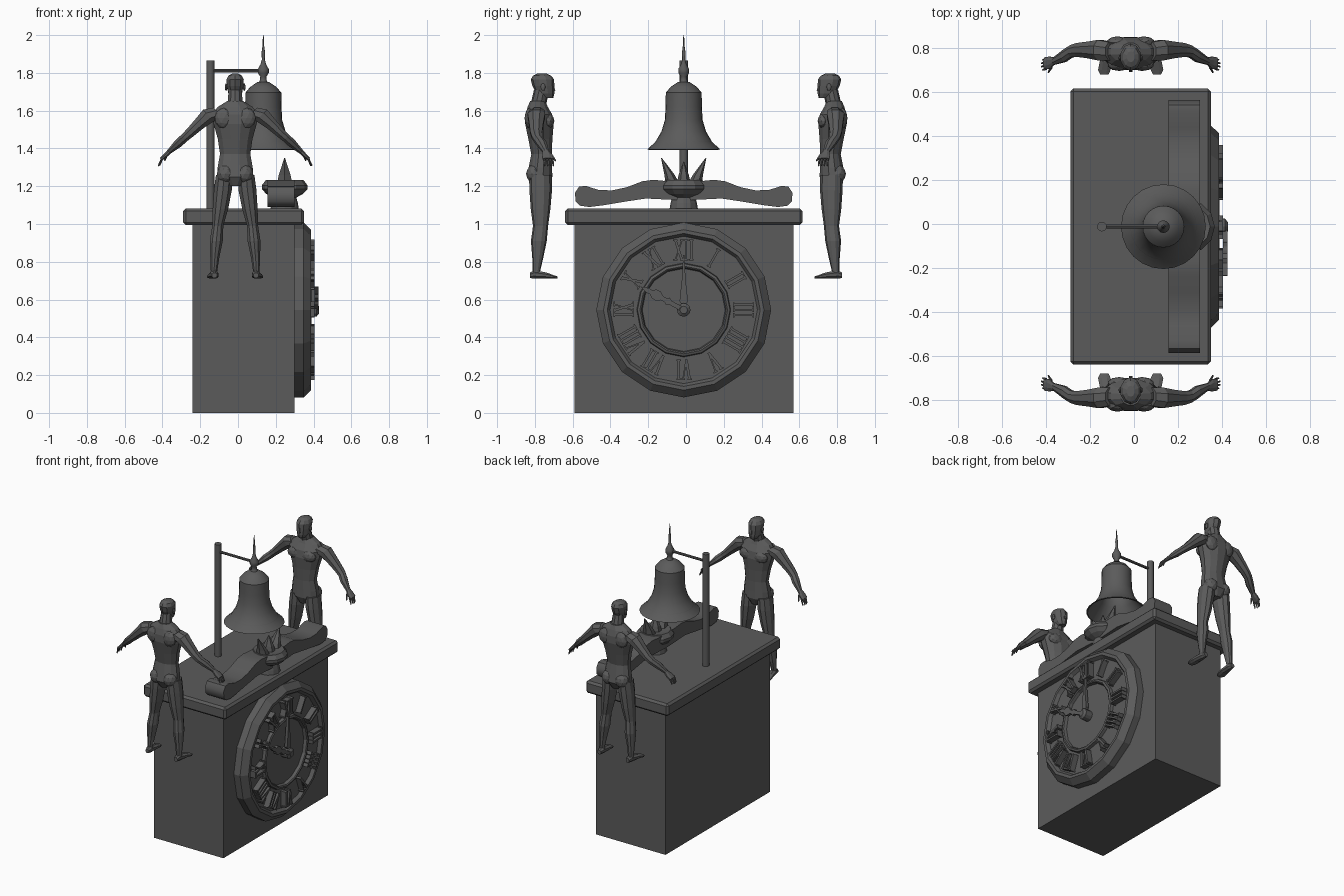
import bpy, bmesh
from math import sin, cos, pi, radians
from mathutils import Vector, Matrix

cube = bpy.data.objects.get("Cube")
if cube:
    bpy.data.objects.remove(cube)

iron = bpy.data.materials.new("dark_iron")
iron.use_nodes = True
COLOUR = (0.105, 0.105, 0.105, 1)
iron.diffuse_color = COLOUR
iron.node_tree.nodes["Principled BSDF"].inputs["Base Color"].default_value = COLOUR

X, Y, Z = Vector((1, 0, 0)), Vector((0, 1, 0)), Vector((0, 0, 1))
MID_Y = -0.012          # shared centre line of clock, bell and ornament
CLOCK_Z = 0.545


def finish(name, bm, smooth=None):
    """Turn a bmesh into a named object, optionally smooth below an angle."""
    bmesh.ops.recalc_face_normals(bm, faces=bm.faces)
    mesh = bpy.data.meshes.new(name)
    bm.to_mesh(mesh)
    bm.free()
    mesh.materials.append(iron)
    if smooth:
        mesh.shade_smooth()
        mesh.set_sharp_from_angle(angle=radians(smooth))
    ob = bpy.data.objects.new(name, mesh)
    bpy.context.collection.objects.link(ob)
    return ob


def skin(bm, rings, caps=True):
    """Bridge successive vertex rings."""
    n = len(rings[0])
    for a, b in zip(rings, rings[1:]):
        for i in range(n):
            j = (i + 1) % n
            bm.faces.new((a[i], a[j], b[j], b[i]))
    if caps:
        bm.faces.new(rings[0])
        bm.faces.new(rings[-1])


def loft(bm, stations, u=X, v=Y, n=10):
    """Elliptical sections given as (x, y, z, radius along u, radius along v)."""
    rings = []
    for x, y, z, a, b in stations:
        c = Vector((x, y, z))
        ang = [2 * pi * (i + 0.5) / n for i in range(n)]
        rings.append([bm.verts.new(c + u * a * cos(t) + v * b * sin(t)) for t in ang])
    skin(bm, rings)


def lathe(bm, profile, origin, axis=Z, n=24, closed=False):
    """Revolve (radius, height) points about an axis."""
    u, v = (X, Y) if axis == Z else (Y, Z)
    rings = []
    for r, h in profile:
        c = Vector(origin) + axis * h
        rings.append([bm.verts.new(c + r * (u * cos(2 * pi * i / n) + v * sin(2 * pi * i / n)))
                      for i in range(n)])
    if closed:
        rings.append(rings[0])
    skin(bm, rings, not closed)


def prism(bm, pts, x0, x1):
    """Extrude a (y, z) outline along x."""
    skin(bm, [[bm.verts.new((x, y, z)) for y, z in pts] for x in (x0, x1)])


def box(bm, lo, hi):
    prism(bm, [(lo[1], lo[2]), (hi[1], lo[2]), (hi[1], hi[2]), (lo[1], hi[2])], lo[0], hi[0])


# Clock case and chamfered slab
bm = bmesh.new()
box(bm, (-0.24, -0.59, 0), (0.3, 0.57, 1.0))
finish("clock_case", bm)
bm = bmesh.new()
box(bm, (-0.29, -0.64, 0.995), (0.35, 0.617, 1.082))
bmesh.ops.bevel(bm, geom=bm.edges[:], offset=0.014, segments=1, affect='EDGES')
finish("top_slab", bm)

# Dial with raised rim, and the inner ring
dial = (0, MID_Y, CLOCK_Z)
bm = bmesh.new()
lathe(bm, [(0.463, 0.295), (0.463, 0.348), (0.425, 0.387), (0.405, 0.387), (0.39, 0.365)],
      dial, X, 16)
finish("clock_dial", bm)
bm = bmesh.new()
lathe(bm, [(0.25, 0.36), (0.245, 0.385), (0.232, 0.39), (0.225, 0.385), (0.218, 0.36)],
      dial, X, 16, closed=True)
finish("dial_inner_ring", bm)


def on_dial(hour, pts):
    """Map (sideways, outward) points to the dial at an hour direction."""
    s, c = sin(hour * pi / 6), cos(hour * pi / 6)
    return [(MID_Y + u * c + v * s, CLOCK_Z - u * s + v * c) for u, v in pts]


def stroke(bm, hour, u0, v0, u1, v1, w):
    pts = [(u0 - w, v0), (u0 + w, v0), (u1 + w, v1), (u1 - w, v1)]
    prism(bm, on_dial(hour, pts), 0.36, 0.405)


# Roman numerals, radially placed
IN, OUT = 0.262, 0.372
WIDTH = {"I": 0.027, "V": 0.052, "X": 0.052}
bm = bmesh.new()
names = "I II III IIII V VI VII VIII IX X XI XII".split()
for hour, word in enumerate(names, 1):
    u = -sum(WIDTH[c] for c in word) / 2
    for ch in word:
        w = WIDTH[ch]
        m, l, r = u + w / 2, u + 0.008, u + w - 0.008
        if ch == "I":
            stroke(bm, hour, m, IN, m, OUT, 0.006)
            serifs = [(m, IN), (m, OUT - 0.008)]
        elif ch == "V":
            stroke(bm, hour, m, IN, l, OUT, 0.007)
            stroke(bm, hour, m, IN, r, OUT, 0.004)
            serifs = [(l, OUT - 0.008), (r, OUT - 0.008)]
        else:
            stroke(bm, hour, r, IN, l, OUT, 0.007)
            stroke(bm, hour, l, IN, r, OUT, 0.004)
            serifs = [(p, q) for p in (l, r) for q in (IN, OUT - 0.008)]
        for p, q in serifs:
            stroke(bm, hour, p, q, p, q + 0.008, 0.012)
        u += w
finish("dial_numerals", bm)


# Clock hands: mirrored half outlines as (half width, distance)
def hand(name, hour, half, x0, x1):
    bm = bmesh.new()
    pts = half + [(-a, b) for a, b in reversed(half)]
    prism(bm, on_dial(hour, pts), x0, x1)
    finish(name, bm)


hand("minute_hand", 0, [(0.012, 0), (0.012, 0.03), (0.022, 0.045), (0.02, 0.07),
                        (0.01, 0.16), (0.003, 0.29)], 0.385, 0.405)
hand("hour_hand", 9.95, [(0.012, 0), (0.012, 0.08), (0.022, 0.095), (0.012, 0.11), (0.012, 0.13),
                         (0.028, 0.155), (0.026, 0.18), (0.012, 0.195), (0.014, 0.215),
                         (0.002, 0.255)], 0.405, 0.425)
bm = bmesh.new()
lathe(bm, [(0.036, 0.36), (0.036, 0.415), (0.02, 0.428)], dial, X, 12)
finish("hand_hub", bm)

# Bell with hollow body, finial ball and spire
bell = (0.134, MID_Y, 0)
bm = bmesh.new()
outer = [(0.03, 1.752), (0.07, 1.725), (0.095, 1.695), (0.096, 1.62), (0.1, 1.55),
         (0.118, 1.49), (0.15, 1.435), (0.193, 1.395)]
inner = [(0.185, 1.393), (0.105, 1.49), (0.085, 1.56), (0.08, 1.69), (0.02, 1.735)]
lathe(bm, outer + inner, bell)
finish("bell", bm, 35)
bm = bmesh.new()
lathe(bm, [(0.03, 1.74), (0.018, 1.76), (0.016, 1.78), (0.029, 1.8), (0.029, 1.82), (0.015, 1.845),
           (0.008, 1.87), (0.009, 1.91), (0.005, 1.94), (0.002, 2.0)], bell, n=12)
finish("bell_finial", bm, 40)

# Post and arm holding the bell
bm = bmesh.new()
lathe(bm, [(0.022, 1.07), (0.022, 1.866)], (-0.146, MID_Y, 0), n=12)
lathe(bm, [(0.009, -0.146), (0.009, 0.134)], (0, MID_Y, 1.812), X, 8)
finish("bell_post", bm, 40)

# Scroll ornament: one wavy arm outline, mirrored
wave = [(0, 1.225), (0.1, 1.228), (0.16, 1.234), (0.22, 1.226), (0.3, 1.195), (0.38, 1.178),
        (0.45, 1.18), (0.52, 1.202), (0.555, 1.197), (0.576, 1.165), (0.572, 1.12), (0.55, 1.097),
        (0.5, 1.09), (0.42, 1.1), (0.3, 1.12), (0.2, 1.135), (0.1, 1.13), (0, 1.125)]
for side, name in ((1, "left_scroll"), (-1, "right_scroll")):
    bm = bmesh.new()
    prism(bm, [(MID_Y + side * d, z) for d, z in wave], 0.157, 0.3)
    finish(name, bm, 40)

# Cup and leaf spikes
cup = (0.247, MID_Y, 0)
bm = bmesh.new()
lathe(bm, [(0.075, 1.08), (0.07, 1.11), (0.062, 1.14), (0.098, 1.16), (0.121, 1.185),
           (0.121, 1.205), (0.1, 1.232), (0.06, 1.225)], cup, n=12)
finish("ornament_cup", bm)
bm = bmesh.new()
for lean, top in ((-1, 1.35), (0, 1.33), (1, 1.35)):
    y = MID_Y + lean * 0.055
    loft(bm, [(0.247, y, 1.2, 0.05, 0.04), (0.247, y + lean * 0.02, 1.26, 0.036, 0.027),
              (0.247, MID_Y + lean * 0.118, top, 0.002, 0.002)], n=6)
finish("ornament_spikes", bm)


# Standing figure, facing +y around its own origin
def blob(bm, centre, size):
    m = Matrix.Translation(centre) @ Matrix.Diagonal((*size, 1))
    bmesh.ops.create_icosphere(bm, subdivisions=2, radius=1, matrix=m)


def build_figure(name):
    bm = bmesh.new()
    loft(bm, [(0, -.015, 1.2, .04, .045), (0, -.018, 1.25, .1, .07), (0, -.014, 1.3, .096, .064),
              (0, -.008, 1.37, .083, .056), (0, -.014, 1.45, .095, .066), (0, -.019, 1.53, .118, .078),
              (0, -.022, 1.58, .128, .073), (0, -.028, 1.62, .095, .055), (0, -.028, 1.65, .045, .042)],
         n=12)
    loft(bm, [(0, -.027, 1.62, .044, .042), (0, -.008, 1.71, .036, .04)])
    loft(bm, [(0, .028, 1.667, .024, .026), (0, .012, 1.69, .038, .048), (0, .002, 1.73, .046, .058),
              (0, -.003, 1.765, .048, .062), (0, -.005, 1.785, .038, .048), (0, -.005, 1.796, .018, .025)])
    loft(bm, [(0, .055, 1.705, .012, .014), (0, .052, 1.74, .006, .008)], n=4)
    for s in (1, -1):
        blob(bm, (s * .052, .03, 1.545), (.055, .03, .04))       # chest
        blob(bm, (s * .05, -.045, 1.265), (.048, .045, .05))     # seat
        blob(bm, (s * .06, -.07, 1.56), (.05, .028, .055))       # shoulder blade
        blob(bm, (s * .048, 0, 1.725), (.007, .013, .02))        # ear
        loft(bm, [(s * .058, -.014, 1.26, .046, .06), (s * .065, -.012, 1.18, .05, .06),
                  (s * .078, -.013, 1.08, .043, .052), (s * .092, -.013, .99, .031, .04),
                  (s * .1, -.022, .91, .036, .042), (s * .108, -.028, .82, .025, .029),
                  (s * .112, -.035, .75, .018, .02), (s * .112, -.035, .725, .02, .022)])
        loft(bm, [(s * .11, -.07, .728, .014, .015), (s * .11, -.045, .733, .022, .024),
                  (s * .115, .02, .727, .029, .017), (s * .12, .055, .72, .031, .01),
                  (s * .12, .076, .717, .02, .006)], X, Z, 8)
        across = Vector((s * .7, 0, .7))
        loft(bm, [(s * .09, -.03, 1.59, .045, .04), (s * .14, -.035, 1.575, .05, .046),
                  (s * .19, -.036, 1.53, .041, .035), (s * .24, -.036, 1.482, .034, .028),
                  (s * .27, -.03, 1.455, .03, .025), (s * .3, -.01, 1.428, .031, .025),
                  (s * .35, .015, 1.382, .018, .014), (s * .37, .022, 1.362, .03, .012),
                  (s * .392, .025, 1.343, .029, .01)], Y, across, 8)
        for k in range(4):                                       # fingers
            y = .005 + k * .015
            tip = .41 - .006 * abs(k - 1.5)
            loft(bm, [(s * .385, y, 1.35, .007, .007), (s * tip, y + .005, 1.308, .004, .004)],
                 Y, across, 5)
        loft(bm, [(s * .36, .04, 1.37, .009, .008), (s * .375, .066, 1.335, .005, .005)],
             Y, across, 5)                                       # thumb
    return finish(name, bm)


front_figure = build_figure("front_figure")
front_figure.location = (-0.015, -0.757, 0)
back_figure = front_figure.copy()
back_figure.name = "back_figure"
back_figure.location.y = 0.757
back_figure.rotation_euler.z = pi
bpy.context.collection.objects.link(back_figure)
